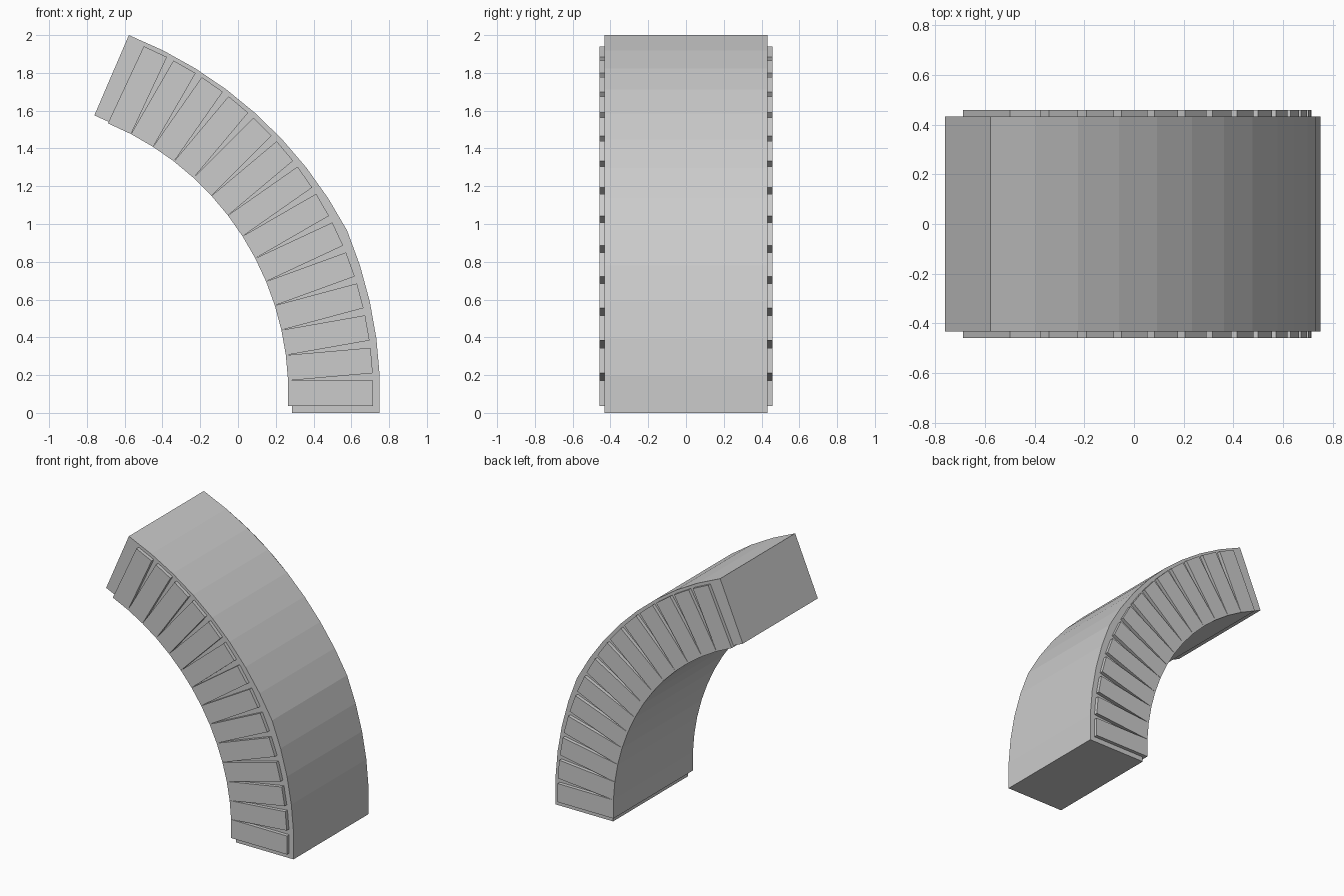
import bpy, bmesh
from math import sin, cos, radians

if "Cube" in bpy.data.objects:
    bpy.data.objects.remove(bpy.data.objects["Cube"])


def prism(name, profile, half_y):
    """Extrude an x-z outline symmetrically along y."""
    bm = bmesh.new()
    face = bm.faces.new([bm.verts.new((x, -half_y, z)) for x, z in profile])
    ext = bmesh.ops.extrude_face_region(bm, geom=[face])
    verts = [v for v in ext["geom"] if isinstance(v, bmesh.types.BMVert)]
    bmesh.ops.translate(bm, verts=verts, vec=(0, 2 * half_y, 0))
    bmesh.ops.recalc_face_normals(bm, faces=bm.faces)
    me = bpy.data.meshes.new(name)
    bm.to_mesh(me)
    bm.free()
    ob = bpy.data.objects.new(name, me)
    bpy.context.collection.objects.link(ob)
    return ob


def chain(x, z, angles, step):
    """Polyline of equal steps, each leaning further from vertical."""
    pts = [(x, z)]
    for a in angles:
        x -= step * sin(a)
        z += step * cos(a)
        pts.append((x, z))
    return pts


# curved core: 13 segments, one bend skipped
lean = [radians(5.07 * i) for i in range(14) if i != 5]
rise = sum(cos(a) for a in lean)
outer = chain(0.75, 0, lean, 2.0 / rise)
inner = chain(0.285, 0, lean, 1.575 / rise)
prism("arch_core", outer + inner[::-1], 0.432)

# 14 straight blocks fanned along the inside of the arch
tilts = [radians(5 * i) for i in range(14)]
hinge = chain(0.265, 0.036, tilts, 0.135)
for i, a in enumerate(tilts):
    (x0, z0), (x1, z1) = hinge[i], hinge[i + 1]
    dx, dz = 0.45 * cos(a), 0.45 * sin(a)
    prism(f"arch_block_{i + 1}",
          [(x0, z0), (x0 + dx, z0 + dz), (x1 + dx, z1 + dz), (x1, z1)], 0.458)
